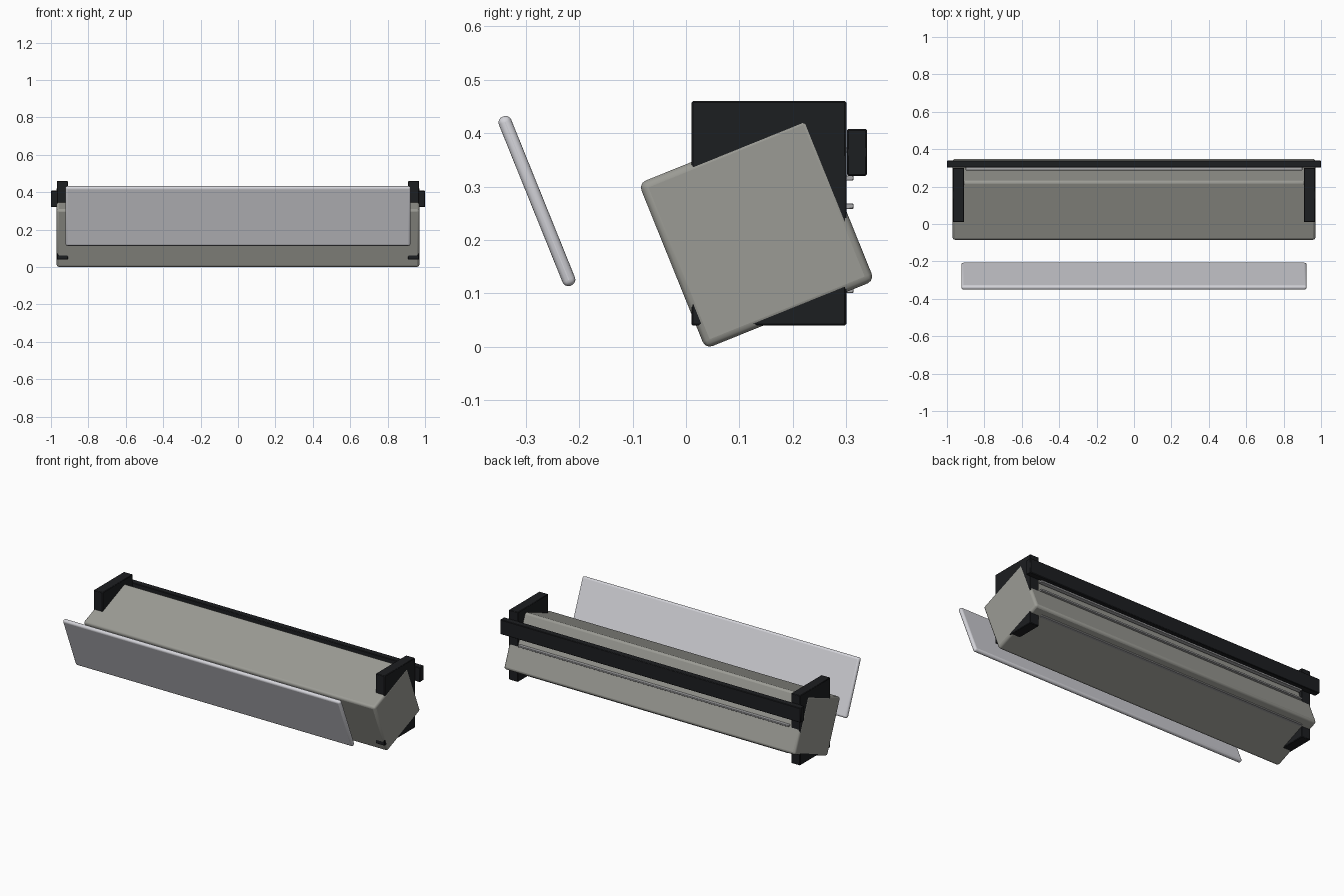
import bpy
import math

if "Cube" in bpy.data.objects:
    bpy.data.objects.remove(bpy.data.objects["Cube"])

TILT = math.radians(22)


def material(name, rgb):
    m = bpy.data.materials.new(name)
    m.diffuse_color = (*rgb, 1)
    m.use_nodes = True
    m.node_tree.nodes["Principled BSDF"].inputs["Base Color"].default_value = m.diffuse_color
    return m


BLACK = material("black_metal", (0.012, 0.013, 0.015))
GREY = material("warm_grey", (0.33, 0.33, 0.30))
PALE = material("pale_grey", (0.65, 0.65, 0.69))
STEEL = material("steel", (0.40, 0.40, 0.41))


def box(name, size, centre, mat, bevel=0.003, segments=1, tilt=0.0):
    bpy.ops.mesh.primitive_cube_add(size=1, location=centre)
    ob = bpy.context.object
    ob.name = name
    ob.scale = size
    bpy.ops.object.transform_apply(location=False, rotation=False, scale=True)
    ob.rotation_euler.x = tilt
    ob.data.materials.append(mat)
    mod = ob.modifiers.new("bevel", "BEVEL")
    mod.width = bevel
    mod.segments = segments
    bpy.ops.object.shade_smooth_by_angle(angle=math.radians(35))
    return ob


# Tilted main housing
box("housing", (1.94, 0.341, 0.334), (0, 0.132, 0.215), GREY, 0.014, 3, TILT)

# Separate front panel, parallel to the housing front
box("front_panel", (1.846, 0.025, 0.341), (0, -0.279, 0.273), PALE, 0.0115, 4, TILT)

# Upright end brackets
for side, x in (("left", -0.939), ("right", 0.939)):
    box(f"{side}_bracket", (0.06, 0.29, 0.42), (x, 0.155, 0.25), BLACK)

# Rear mounting rail
box("rear_rail", (2.0, 0.038, 0.088), (0, 0.32, 0.364), BLACK)

# Rear cooling fins
for i in range(6):
    box(f"rear_fin_{i + 1}", (1.8, 0.026, 0.01), (0, 0.3, 0.106 + 0.0525 * i), STEEL, 0.001)
